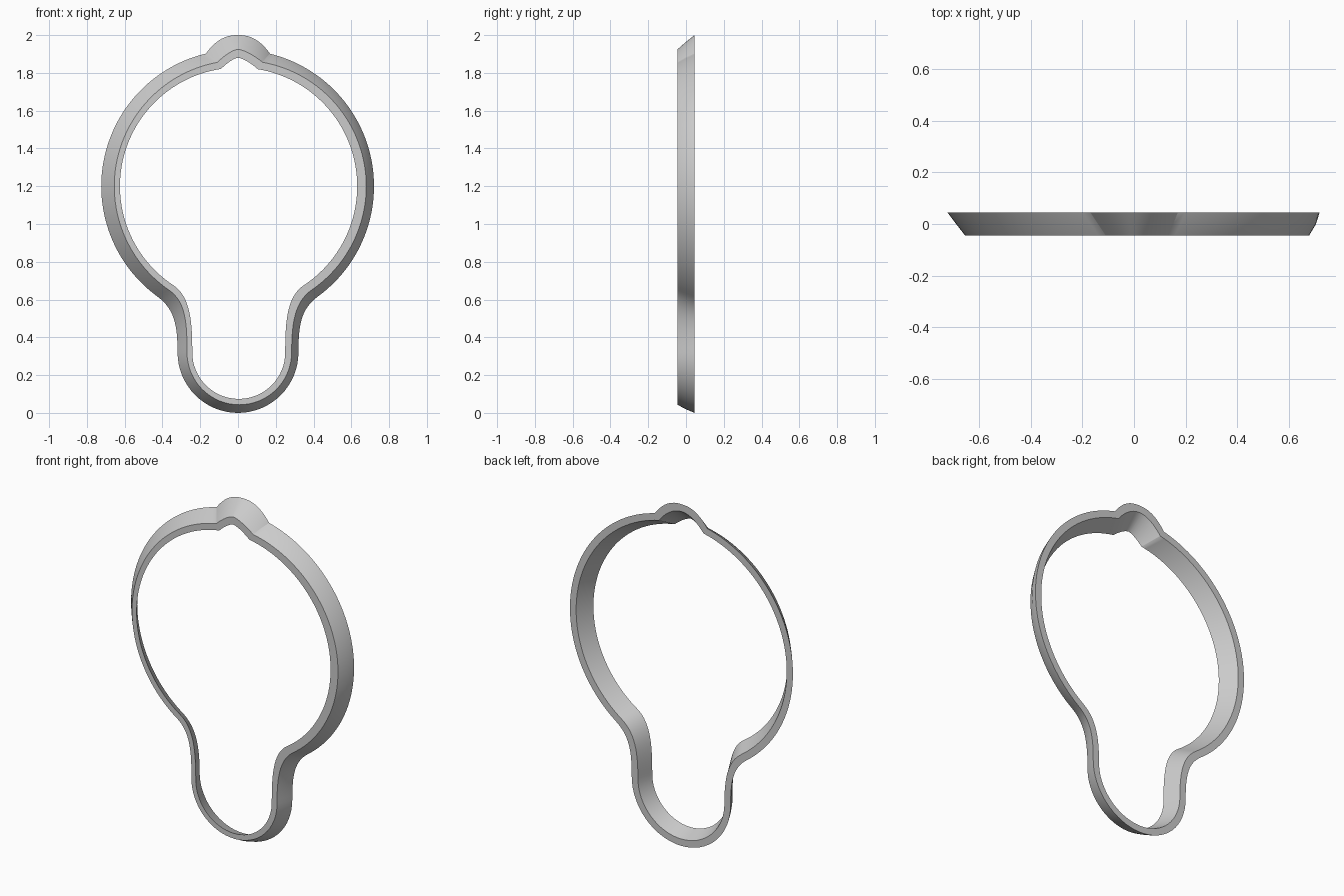
import bpy
import bmesh
import math
from mathutils import Vector

cube = bpy.data.objects.get("Cube")
if cube:
    bpy.data.objects.remove(cube, do_unlink=True)


def bezier(a, b, c, d, n):
    return [a * (1 - t)**3 + 3 * b * t * (1 - t)**2 + 3 * c * t * t * (1 - t) + d * t**3
            for t in (i / n for i in range(n))]


def outline(cx, r, bump_left, bump_right, bump_top, power, neck_z, stem_x, stem_r):
    """Closed clockwise outline: top bump, round body, neck and round stem."""
    centre = Vector((cx, 1.2))
    stem = Vector((stem_x, 0.32))

    def side(s, bump_x):
        # Body arc from the bump down to the neck, then the neck curve
        start = math.asin((bump_x - cx) * s / r)
        end = math.pi - math.acos((1.2 - neck_z) / r)
        end = math.pi - math.asin(math.sin(end))
        arc = [centre + r * Vector((s * math.sin(a), math.cos(a)))
               for a in (start + (end - start) * i / 56 for i in range(56))]
        p = centre + r * Vector((s * math.sin(end), math.cos(end)))
        tangent = Vector((s * math.cos(end), -math.sin(end)))
        q = stem + Vector((s * stem_r, 0))
        return arc + bezier(p, p + tangent * 0.11, q + Vector((0, 0.15)), q, 16)

    right = side(1, bump_right)
    left = side(-1, bump_left)
    # Bump between the two ends of the body arc
    bump = []
    for i in range(1, 24):
        t = -math.cos(math.pi * i / 24)
        foot = left[0] if t < 0 else right[0]
        z = foot.y + (bump_top - foot.y) * (1 - abs(t)**power)
        bump.append(Vector((abs(t) * foot.x, z)))
    # Half circle closing the stem
    base = [stem + stem_r * Vector((math.cos(a), -math.sin(a)))
            for a in (math.pi * i / 32 for i in range(33))]
    return bump + right + base + left[::-1]


# Cross-section corners, each carried around the whole outline
FRONT, BACK = -0.045, 0.045
sections = [
    (FRONT, outline(0.012, 0.667, -0.11, 0.13, 1.925, 1.5, 0.65, 0.007, 0.277)),
    (0.0, outline(0.008, 0.698, -0.14, 0.152, 1.964, 1.9, 0.634, 0.004, 0.301)),
    (BACK, outline(-0.002, 0.722, -0.17, 0.17, 2.0, 2.4, 0.617, 0.0, 0.32)),
    (BACK, outline(-0.002, 0.682, -0.145, 0.145, 1.957, 2.0, 0.64, 0.0, 0.28)),
    (FRONT, outline(0.003, 0.628, -0.09, 0.105, 1.88, 1.5, 0.675, 0.004, 0.246)),
]

bm = bmesh.new()
rings = [[bm.verts.new((p.x, y, p.y)) for p in pts] for y, pts in sections]
count = len(rings[0])
for k, ring in enumerate(rings):
    other = rings[(k + 1) % len(rings)]
    for i in range(count):
        j = (i + 1) % count
        bm.faces.new((ring[i], ring[j], other[j], other[i]))
bmesh.ops.recalc_face_normals(bm, faces=bm.faces)
mesh = bpy.data.meshes.new("outline_ring")
bm.to_mesh(mesh)
bm.free()

# Plain grey material
grey = bpy.data.materials.new("light_grey")
grey.use_nodes = True
colour = (0.6, 0.6, 0.6, 1)
grey.diffuse_color = colour
grey.node_tree.nodes["Principled BSDF"].inputs["Base Color"].default_value = colour
mesh.materials.append(grey)

frame = bpy.data.objects.new("outline_ring", mesh)
bpy.context.collection.objects.link(frame)
bpy.ops.object.select_all(action="DESELECT")
frame.select_set(True)
bpy.context.view_layer.objects.active = frame
bpy.ops.object.shade_smooth_by_angle(angle=math.radians(32))
